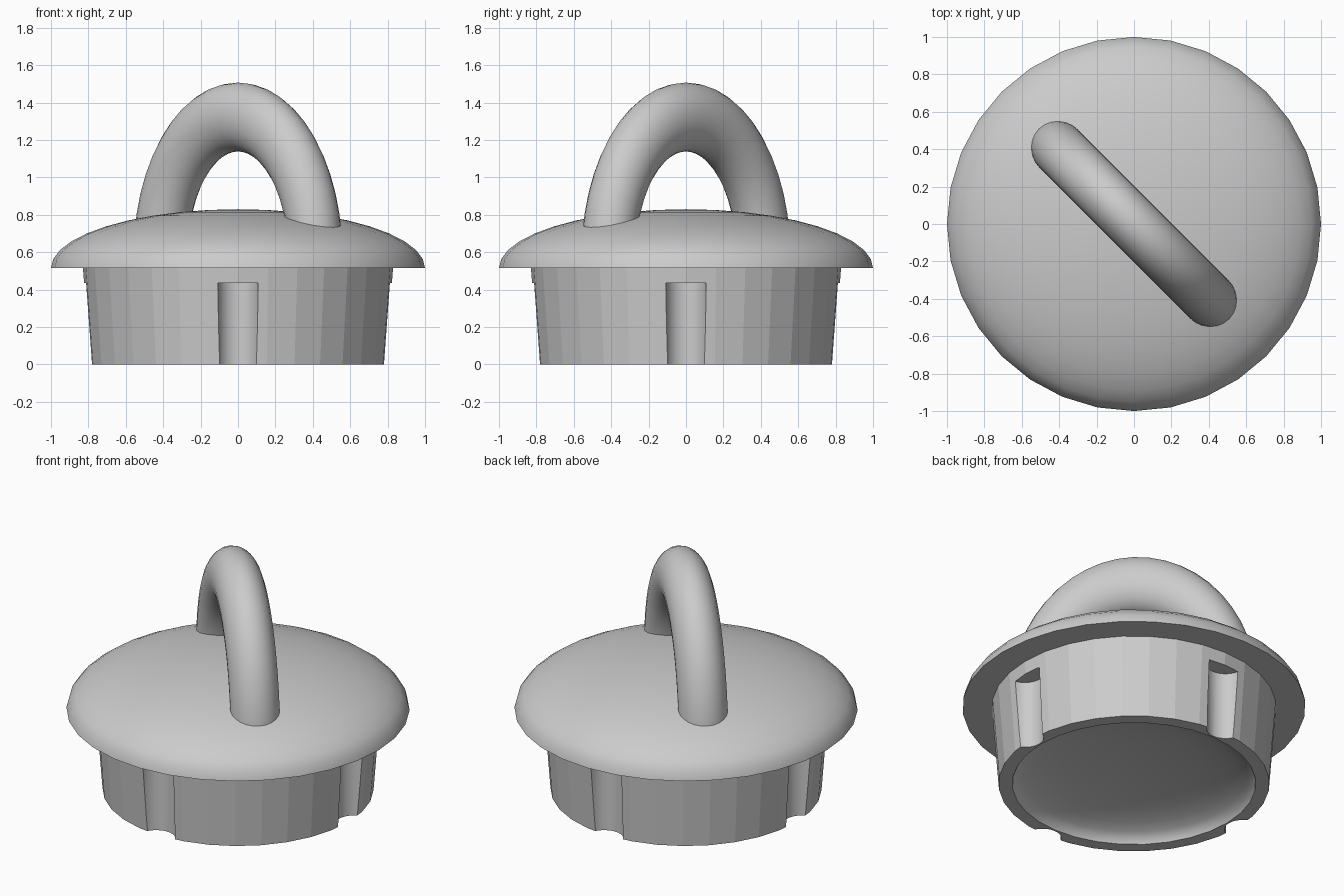
import bpy, bmesh, math
from mathutils import Matrix, Vector

cube = bpy.data.objects.get("Cube")
if cube:
    bpy.data.objects.remove(cube)

SEGMENTS = 32

grey = bpy.data.materials.new("plain grey")
grey.use_nodes = True
grey.diffuse_color = (0.6, 0.6, 0.6, 1)
grey.node_tree.nodes["Principled BSDF"].inputs["Base Color"].default_value = (0.6, 0.6, 0.6, 1)


def make_object(name, bm):
    bmesh.ops.recalc_face_normals(bm, faces=bm.faces)
    mesh = bpy.data.meshes.new(name)
    bm.to_mesh(mesh)
    bm.free()
    mesh.materials.append(grey)
    obj = bpy.data.objects.new(name, mesh)
    bpy.context.collection.objects.link(obj)
    return obj


def revolve(profile):
    """Spin a radius/height profile round the z axis."""
    bm = bmesh.new()
    verts = [bm.verts.new((r, 0, z)) for r, z in profile]
    edges = [bm.edges.new(pair) for pair in zip(verts, verts[1:])]
    bmesh.ops.spin(bm, geom=verts + edges, cent=(0, 0, 0), axis=(0, 0, 1),
                   angle=math.tau, steps=SEGMENTS, use_duplicate=False)
    bmesh.ops.remove_doubles(bm, verts=bm.verts, dist=0.0001)
    bmesh.ops.recalc_face_normals(bm, faces=bm.faces)
    return bm


def arc(radius, base, height, steps):
    """Quarter ellipse from the rim to the centre line."""
    angles = [math.pi / 2 * i / steps for i in range(steps + 1)]
    return [(radius * math.cos(a), base + height * math.sin(a)) for a in angles]


# Domed lid with a flat underside
bm = revolve([(0, 0.515)] + arc(1, 0.515, 0.315, 10))
for face in bm.faces:
    face.smooth = face.normal.z > 0
make_object("lid", bm)

# Tapered plug with a shallow hollow underneath
bm = revolve([(0, 0.53), (0.83, 0.53), (0.79, 0)] + arc(0.71, 0, 0.14, 8))
for face in bm.faces:
    center = face.calc_center_median()
    face.smooth = center.z > 0.001 and center.xy.length < 0.7 and center.z < 0.2
plug = make_object("plug", bm)

# Four vertical grooves cut in the plug wall
bm = bmesh.new()
for i in range(4):
    spot = Matrix.Rotation(i * math.pi / 2, 4, "Z") @ Matrix.Translation((0.83, 0, 0.165))
    bmesh.ops.create_cone(bm, cap_ends=True, segments=SEGMENTS, radius1=0.11,
                          radius2=0.11, depth=0.54, matrix=spot)
for face in bm.faces:
    face.smooth = abs(face.normal.z) < 0.5
cutter = make_object("groove_cutter", bm)
cutter.hide_render = True
cutter.hide_viewport = True

cut = plug.modifiers.new("grooves", "BOOLEAN")
cut.operation = "DIFFERENCE"
cut.solver = "EXACT"
cut.object = cutter
bpy.context.view_layer.update()
evaluated = plug.evaluated_get(bpy.context.evaluated_depsgraph_get())
finished = bpy.data.meshes.new_from_object(evaluated)
plug.modifiers.clear()
plug.data = finished
bpy.data.objects.remove(cutter)

# Tall arched handle set diagonally across the lid
bpy.ops.mesh.primitive_torus_add(major_radius=0.585, minor_radius=0.145,
                                 major_segments=48, minor_segments=24)
handle = bpy.context.object
handle.name = "handle"
shape = (Matrix.Translation((0, 0, 0.58)) @ Matrix.Rotation(-math.pi / 4, 4, "Z")
         @ Matrix.Diagonal((1, 1, 1.27, 1)) @ Matrix.Rotation(math.pi / 2, 4, "X"))
handle.matrix_world = Matrix.Identity(4)
bm = bmesh.new()
bm.from_mesh(handle.data)
bm.transform(shape)
cut_geom = bm.verts[:] + bm.edges[:] + bm.faces[:]
bmesh.ops.bisect_plane(bm, geom=cut_geom, plane_co=Vector((0, 0, 0.54)),
                       plane_no=Vector((0, 0, 1)), clear_inner=True)
bmesh.ops.holes_fill(bm, edges=[e for e in bm.edges if e.is_boundary])
for face in bm.faces:
    face.smooth = abs(face.normal.z) < 0.999 or face.calc_center_median().z > 0.6
bm.to_mesh(handle.data)
bm.free()
handle.data.materials.append(grey)
